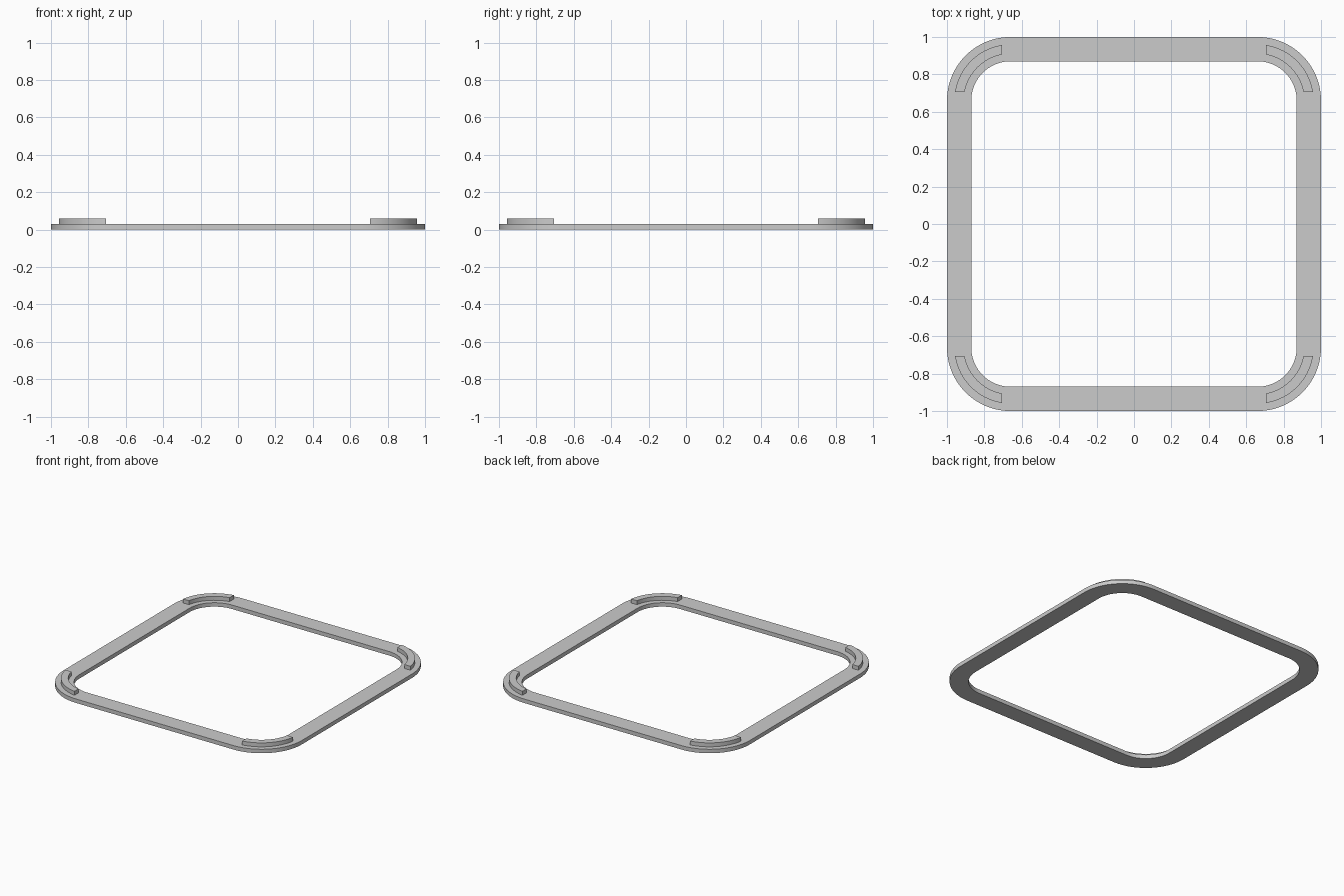
import bpy, bmesh
from math import sin, cos, asin, pi, radians

SEG = 24
CENTRE = 0.66      # corner arc centre
THICK = 0.03

if "Cube" in bpy.data.objects:
    bpy.data.objects.remove(bpy.data.objects["Cube"], do_unlink=True)

grey = bpy.data.materials.new("grey")
grey.use_nodes = True
colour = (0.6, 0.6, 0.6, 1)
grey.diffuse_color = colour
grey.node_tree.nodes["Principled BSDF"].inputs["Base Color"].default_value = colour


def arc(radius, start, end):
    steps = [start + (end - start) * i / SEG for i in range(SEG + 1)]
    return [(CENTRE + radius * cos(a), CENTRE + radius * sin(a)) for a in steps]


def turn(points, quarter):
    for _ in range(quarter):
        points = [(-y, x) for x, y in points]
    return points


def band(name, inner, outer, z, closed):
    """Flat strip between two matching outlines, raised to a solid."""
    bm = bmesh.new()
    a = [bm.verts.new((x, y, z)) for x, y in inner]
    b = [bm.verts.new((x, y, z)) for x, y in outer]
    n = len(a)
    for i in range(n if closed else n - 1):
        j = (i + 1) % n
        bm.faces.new((a[i], b[i], b[j], a[j]))
    raised = bmesh.ops.extrude_face_region(bm, geom=bm.faces[:])["geom"]
    top = [v for v in raised if isinstance(v, bmesh.types.BMVert)]
    bmesh.ops.translate(bm, verts=top, vec=(0, 0, THICK))
    bmesh.ops.recalc_face_normals(bm, faces=bm.faces[:])
    mesh = bpy.data.meshes.new(name)
    bm.to_mesh(mesh)
    bm.free()
    mesh.materials.append(grey)
    obj = bpy.data.objects.new(name, mesh)
    bpy.context.collection.objects.link(obj)
    bpy.ops.object.select_all(action='DESELECT')
    obj.select_set(True)
    bpy.context.view_layer.objects.active = obj
    bpy.ops.object.shade_smooth_by_angle(angle=radians(30))


# Rounded square frame
inner, outer = [], []
for q in range(4):
    inner += turn(arc(0.21, 0, pi / 2), q)
    outer += turn(arc(0.34, 0, pi / 2), q)
band("frame", inner, outer, 0, True)


# Raised curved rib on each corner, ends cut square to the frame
def rib_arc(radius):
    trim = asin(0.045 / radius)
    return arc(radius, trim, pi / 2 - trim)


corners = ["back_left", "back_right", "front_right", "front_left"]
for q, corner in enumerate(corners):
    band(corner + "_rib", turn(rib_arc(0.25), q), turn(rib_arc(0.3), q), THICK, False)
